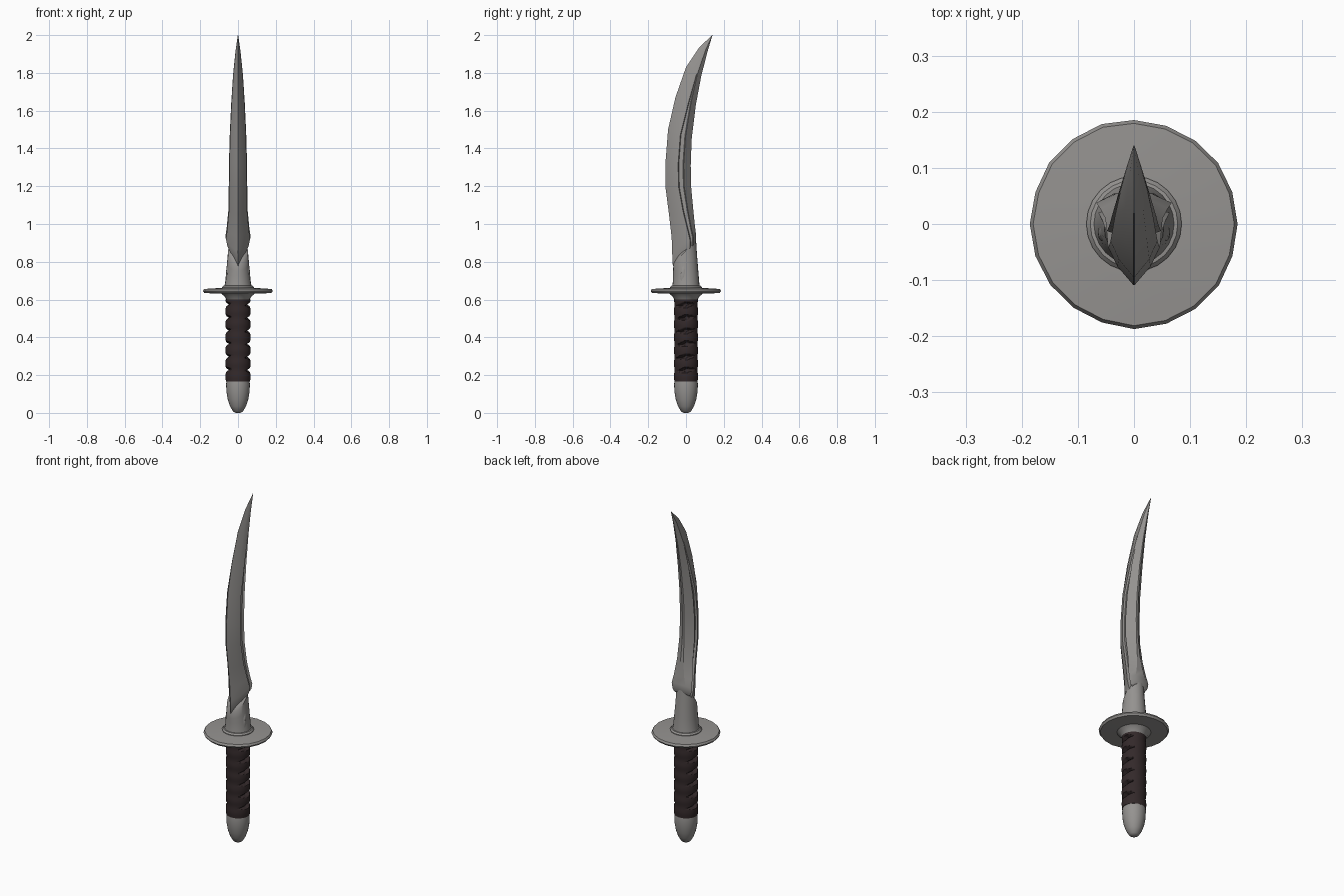
import bpy, bmesh, math, random
from mathutils import Vector

random.seed(4)
cube = bpy.data.objects.get("Cube")
if cube:
    bpy.data.objects.remove(cube, do_unlink=True)


def material(name, rgb):
    m = bpy.data.materials.new(name)
    m.use_nodes = True
    color = (*rgb, 1)
    m.diffuse_color = color
    m.node_tree.nodes["Principled BSDF"].inputs["Base Color"].default_value = color
    return m


steel = material("grey steel", (0.30, 0.29, 0.28))
leather = material("dark leather", (0.033, 0.022, 0.023))


def loft(name, rings, mat, angle=35):
    """Skin a list of equal rings of points and cap both ends."""
    bm = bmesh.new()
    rows = [[bm.verts.new(p) for p in ring] for ring in rings]
    for a, b in zip(rows, rows[1:]):
        for i in range(len(a)):
            j = (i + 1) % len(a)
            bm.faces.new((a[i], a[j], b[j], b[i]))
    bm.faces.new(rows[0][::-1])
    bm.faces.new(rows[-1])
    bmesh.ops.remove_doubles(bm, verts=bm.verts, dist=0.00005)
    bmesh.ops.recalc_face_normals(bm, faces=bm.faces)
    mesh = bpy.data.meshes.new(name)
    bm.to_mesh(mesh)
    bm.free()
    mesh.materials.append(mat)
    ob = bpy.data.objects.new(name, mesh)
    bpy.context.collection.objects.link(ob)
    bpy.ops.object.select_all(action='DESELECT')
    ob.select_set(True)
    bpy.context.view_layer.objects.active = ob
    bpy.ops.object.shade_smooth_by_angle(angle=math.radians(angle))
    return ob


def ellipse(rx, ry, z, n=24, slope=0.0, cy=0.0):
    ring = []
    for i in range(n):
        a = math.tau * i / n
        y = cy + ry * math.sin(a)
        ring.append((rx * math.cos(a), y, z + slope * y))
    return ring


# Pommel: rounded cap
loft("pommel", [ellipse(r, r, z) for r, z in (
    (0.012, 0), (0.026, 0.008), (0.042, 0.035), (0.054, 0.07),
    (0.061, 0.11), (0.063, 0.15), (0.061, 0.168), (0.05, 0.172))], steel)

# Grip: wrapped handle with slanted diamond notches on both sides
grip = []
rows, sides = 110, 40
for k in range(rows + 1):
    z = 0.165 + 0.435 * k / rows
    ring = []
    for i in range(sides):
        a = math.tau * i / sides
        side = 1 if math.cos(a) > 0 else -1
        off = math.asin(abs(math.sin(a)))
        y = math.sin(a)
        cut = 0
        for c in range(6):
            dz = abs(z - (0.228 + 0.069 * c + 0.008 * y * side))
            cut = max(cut, 1 - dz / 0.016 - off / 1.0)
        r = 0.065 - 0.021 * min(1, 2.5 * cut)
        r += 0.0012 * math.cos(math.tau * (z - 0.262) / 0.069)
        ring.append((r * math.cos(a), r * 0.96 * y, z))
    grip.append(ring)
loft("grip", grip, leather, 40)

# Guard: hammered disc with a slightly uneven rim
rim = [1 + random.uniform(-0.012, 0.008) for _ in range(20)]
guard = []
for r, z in ((0.055, 0.592), (0.064, 0.603), (0.072, 0.618), (0.09, 0.632),
             (0.178, 0.634), (0.186, 0.645), (0.18, 0.656), (0.1, 0.661)):
    ring = ellipse(r, r, z, 20)
    if r > 0.15:
        ring = [(x * s, y * s, h) for (x, y, h), s in zip(ring, rim)]
    guard.append(ring)
guard.append(ellipse(0.06, 0.06, 0.662, 20))
loft("guard", guard, steel)

# Collar at the foot of the blade socket
loft("collar", [ellipse(r, r, z) for r, z in (
    (0.084, 0.655), (0.085, 0.665), (0.078, 0.673), (0.066, 0.675))], steel)

# Socket: flared oval stem with a slanted mouth
loft("socket", [ellipse(rx, ry, z, 24, s, cy) for rx, ry, z, s, cy in (
    (0.074, 0.074, 0.662, 0, 0), (0.068, 0.070, 0.69, 0, 0),
    (0.063, 0.067, 0.74, 0.2, -0.002), (0.058, 0.063, 0.80, 0.7, -0.005),
    (0.053, 0.060, 0.86, 1.1, -0.007), (0.04, 0.045, 0.875, 1.1, -0.007))], steel)

# Raised tongue on each cheek of the socket
for side, label in ((1, "left"), (-1, "right")):
    rings = []
    for k in range(7):
        t = k / 6
        w = 0.002 + 0.014 * math.sin(math.pi * t) ** 0.8
        rings.append([(side * (0.061 - 0.008 * t + 0.007 * math.cos(a) * math.sin(math.pi * t)),
                       -0.02 + 0.012 * t + w * math.sin(a), 0.68 + 0.12 * t)
                      for a in (math.tau * i / 8 for i in range(8))])
    loft(label + "_socket_tongue", rings, steel)

# Blade stations: edge y, z, spine y, z, half width, groove start and end, spine width
stations = [
    (-0.066, 0.775, 0.050, 0.900, 0.050, 0.75, 0.88, 0.55),
    (-0.072, 0.790, 0.054, 0.918, 0.060, 0.75, 0.88, 0.60),
    (-0.073, 0.850, 0.053, 0.945, 0.067, 0.74, 0.88, 0.50),
    (-0.076, 0.930, 0.047, 0.990, 0.060, 0.68, 0.84, 0.35),
    (-0.090, 1.050, 0.038, 1.080, 0.051, 0.58, 0.78, 0.18),
    (-0.108, 1.190, 0.027, 1.200, 0.049, 0.51, 0.73, 0.12),
    (-0.109, 1.320, 0.025, 1.310, 0.048, 0.50, 0.72, 0.12),
    (-0.095, 1.500, 0.030, 1.450, 0.044, 0.52, 0.74, 0.12),
    (-0.056, 1.670, 0.052, 1.630, 0.036, 0.64, 0.76, 0.12),
    (0.000, 1.830, 0.080, 1.780, 0.026, 0.70, 0.75, 0.12),
    (0.070, 1.935, 0.113, 1.910, 0.013, 0.70, 0.74, 0.12),
    (0.138, 1.999, 0.140, 2.000, 0.001, 0.70, 0.74, 0.12),
]
blade = []
for ey, ez, sy, sz, w, g0, g1, back in stations:
    edge, spine = Vector((0, ey, ez)), Vector((0, sy, sz))
    depth = 0.72 if w > 0.03 else 0.95
    half = [(0.0, 0.02), (g0 * 0.5, 0.62), (g0, 0.95), (g0 + 0.03, depth),
            (g1 - 0.03, depth + 0.04), (g1, 1.0), (1.0, back)]
    pts = [(edge.lerp(spine, t), w * f) for t, f in half]
    blade.append([(x, p.y, p.z) for p, x in pts] +
                 [(-x, p.y, p.z) for p, x in reversed(pts)])
loft("blade", blade, steel, 28)
